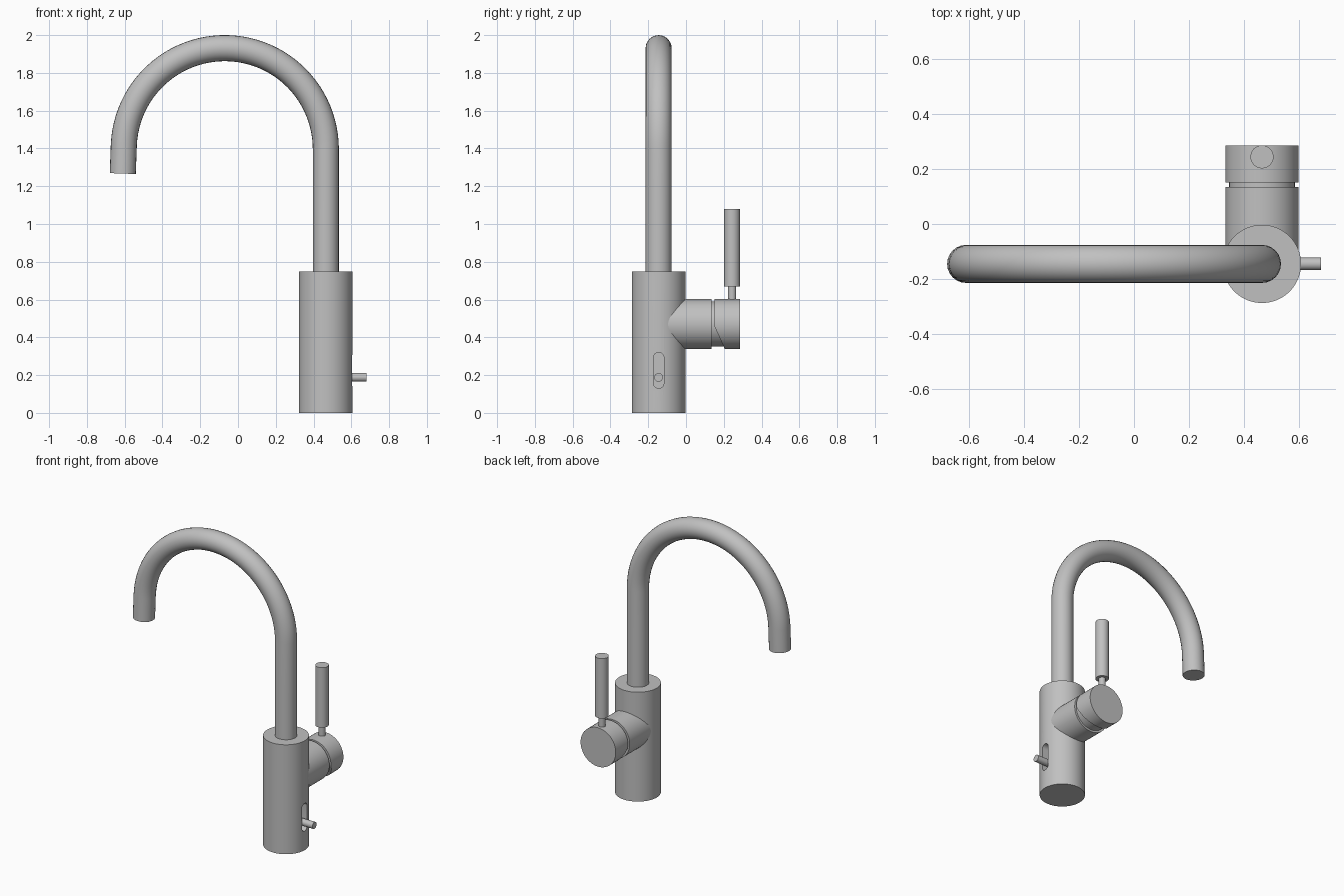
import bpy, bmesh, math
from mathutils import Vector, Matrix

cube = bpy.data.objects.get("Cube")
if cube:
    bpy.data.objects.remove(cube, do_unlink=True)

# Single brushed metal colour
metal = bpy.data.materials.new("brushed grey metal")
metal.use_nodes = True
GREY = (0.53, 0.53, 0.53, 1)
metal.diffuse_color = GREY
metal.node_tree.nodes["Principled BSDF"].inputs["Base Color"].default_value = GREY

CX, CY = 0.465, -0.145      # axis of the body
HZ, HY = 0.47, 0.244        # valve axis height, lever position


def select(ob):
    bpy.ops.object.select_all(action='DESELECT')
    ob.select_set(True)
    bpy.context.view_layer.objects.active = ob


def smooth(ob):
    select(ob)
    bpy.ops.object.shade_smooth_by_angle(angle=math.radians(35))


def add_mesh(name, bm):
    bmesh.ops.recalc_face_normals(bm, faces=bm.faces)
    me = bpy.data.meshes.new(name)
    bm.to_mesh(me)
    bm.free()
    me.materials.append(metal)
    ob = bpy.data.objects.new(name, me)
    bpy.context.collection.objects.link(ob)
    return ob


def rod_bm(a, b, r, sides):
    """Capped cylinder between two points."""
    a, b = Vector(a), Vector(b)
    d = b - a
    turn = d.to_track_quat('Z', 'Y').to_matrix().to_4x4()
    bm = bmesh.new()
    bmesh.ops.create_cone(bm, cap_ends=True, segments=sides, radius1=r, radius2=r,
                          depth=d.length, matrix=Matrix.Translation((a + b) / 2) @ turn)
    return bm


def rod(name, a, b, r, sides=48):
    ob = add_mesh(name, rod_bm(a, b, r, sides))
    smooth(ob)
    return ob


# Body with a rounded slot cut into its left side
body = add_mesh("body", rod_bm((CX, CY, 0), (CX, CY, 0.748), 0.142, 64))
bm = bmesh.new()
SR, LOW, HIGH = 0.028, 0.158, 0.292
ring = []
for i in range(26):
    t = math.pi * (i if i < 13 else i - 1) / 12
    cz = HIGH if i < 13 else LOW
    ring.append(bm.verts.new((CX + 0.08, CY + SR * math.cos(t), cz + SR * math.sin(t))))
face = bm.faces.new(ring)
ext = bmesh.ops.extrude_face_region(bm, geom=[face])
bmesh.ops.translate(bm, vec=(0.12, 0, 0),
                    verts=[v for v in ext["geom"] if isinstance(v, bmesh.types.BMVert)])
cutter = add_mesh("slot_cutter", bm)
cutter.hide_render = True
mod = body.modifiers.new("slot", 'BOOLEAN')
mod.operation = 'DIFFERENCE'
mod.solver = 'EXACT'
mod.object = cutter
select(body)
bpy.ops.object.modifier_apply(modifier="slot")
bpy.data.objects.remove(cutter, do_unlink=True)
smooth(body)

# Small peg standing out of the slot
rod("slot_peg", (CX + 0.07, CY, 0.188), (0.68, CY, 0.188), 0.023, 24)

# Gooseneck spout: straight riser, half-circle bend, short outlet
R, BEND_Z = 0.535, 1.396
path = [(CX, 0.70), (CX, 1.05)]
for i in range(49):
    t = math.radians(177.5) * i / 48
    path.append((CX - R + R * math.cos(t), BEND_Z + R * math.sin(t)))
path.append((-0.610, 1.267))
cu = bpy.data.curves.new("spout", 'CURVE')
cu.dimensions = '3D'
cu.bevel_depth = 0.069
cu.bevel_resolution = 10
cu.use_fill_caps = True
sp = cu.splines.new('POLY')
sp.points.add(len(path) - 1)
for p, (x, z) in zip(sp.points, path):
    p.co = (x, CY, z, 1)
spout = bpy.data.objects.new("spout", cu)
bpy.context.collection.objects.link(spout)
cu.materials.append(metal)
select(spout)
bpy.ops.object.convert(target='MESH')
smooth(bpy.context.view_layer.objects.active)

# Valve housing, recessed neck and turning cap along the back
rod("valve_housing", (CX, CY + 0.02, HZ), (CX, 0.134, HZ), 0.133)
rod("valve_neck", (CX, 0.10, HZ), (CX, 0.22, HZ), 0.119)

# Cap with its lower inner edge sliced off so it can tilt
bm = rod_bm((CX, 0.150, HZ), (CX, 0.285, HZ), 0.133, 48)
cut = bmesh.ops.bisect_plane(bm, geom=bm.verts[:] + bm.edges[:] + bm.faces[:],
                             plane_co=(CX, 0.150, HZ - 0.01),
                             plane_no=(0, -0.123, -0.056), clear_outer=True)
edges = [e for e in cut["geom_cut"] if isinstance(e, bmesh.types.BMEdge)]
bmesh.ops.holes_fill(bm, edges=edges, sides=0)
smooth(add_mesh("valve_cap", bm))

# Lever
rod("lever_stem", (CX, HY, 0.57), (CX, HY, 0.68), 0.022, 24)
rod("lever_handle", (CX, HY, 0.67), (CX, HY, 1.08), 0.042, 32)
